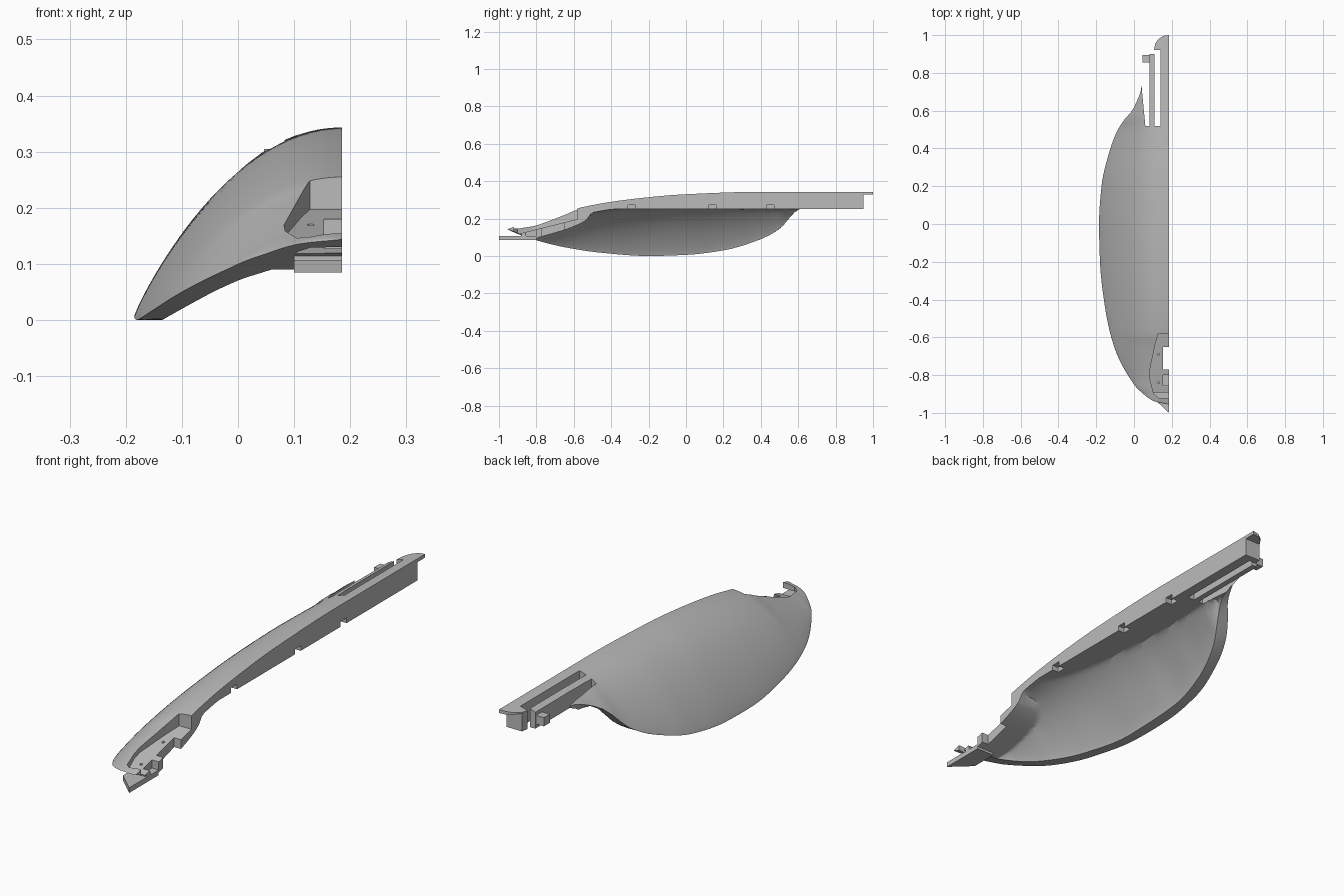
import bpy, bmesh, math

if "Cube" in bpy.data.objects:
    bpy.data.objects.remove(bpy.data.objects["Cube"])

grey = bpy.data.materials.new("grey plastic")
grey.use_nodes = True
grey.diffuse_color = (0.5, 0.5, 0.5, 1)
grey.node_tree.nodes["Principled BSDF"].inputs["Base Color"].default_value = (0.5, 0.5, 0.5, 1)

CUT = 0.185  # flat side of the half shell


def curve(*pts):
    """Smooth monotone interpolation through (y, value) points."""
    n = len(pts)
    d = [(pts[i + 1][1] - pts[i][1]) / (pts[i + 1][0] - pts[i][0]) for i in range(n - 1)]
    m = [d[0]]
    for a, b in zip(d, d[1:]):
        m.append(2 * a * b / (a + b) if a * b > 0 else 0)
    m.append(d[-1])

    def f(y):
        y = min(max(y, pts[0][0]), pts[-1][0])
        i = max(k for k in range(n - 1) if pts[k][0] <= y)
        h = pts[i + 1][0] - pts[i][0]
        t = (y - pts[i][0]) / h
        return (pts[i][1] * (1 + 2 * t) * (1 - t) ** 2 + h * m[i] * t * (1 - t) ** 2
                + pts[i + 1][1] * t * t * (3 - 2 * t) + h * m[i + 1] * t * t * (t - 1))
    return f


# Profiles along the length: outlines, rim height, crown height, underside cap
outer_x = curve((-.955, .18), (-.94, .11), (-.9, .05), (-.85, 0), (-.65, -.105), (-.45, -.152),
                (-.2, -.18), (0, -.185), (.2, -.172), (.4, -.125), (.5, -.085), (.56, -.045),
                (.6, -.01), (.65, .015), (.72, .038), (1, .04))
inner_x = curve((-.82, .06), (-.75, 0), (-.65, -.05), (-.45, -.105), (-.2, -.135), (.1, -.135),
                (.3, -.105), (.45, -.055), (.55, 0), (.68, .05), (1, .055))
rim_z = curve((-.955, .143), (-.9, .118), (-.82, .09), (-.65, .047), (-.45, .017), (-.2, 0),
              (0, .006), (.2, .03), (.4, .09), (.5, .145), (.6, .25), (.72, .292), (1, .293))
crown_z = curve((-.955, .144), (-.93, .152), (-.85, .17), (-.65, .23), (-.58, .255), (-.3, .303),
                (0, .33), (.4, .343), (1, .343))
cap_z = curve((-.82, .09), (-.62, .15), (-.53, .195), (-.5, .235), (-.43, .25), (1, .25))
inner_y = curve((-.955, -.82), (-.6, -.55), (0, 0), (.6, .56), (.72, .69), (1, 1))


def finish(obj):
    obj.data.materials.append(grey)
    bpy.ops.object.select_all(action='DESELECT')
    obj.select_set(True)
    bpy.context.view_layer.objects.active = obj
    bpy.ops.object.shade_smooth_by_angle(angle=math.radians(25))


def add_mesh(name, bm):
    bmesh.ops.recalc_face_normals(bm, faces=bm.faces)
    mesh = bpy.data.meshes.new(name)
    bm.to_mesh(mesh)
    bm.free()
    obj = bpy.data.objects.new(name, mesh)
    bpy.context.collection.objects.link(obj)
    return obj


def prism(name, outline, bottom, top):
    """Upright prism; bottom and top are heights or functions of y."""
    bm = bmesh.new()
    z = lambda h, y: h(y) if callable(h) else h
    low = [bm.verts.new((x, y, z(bottom, y))) for x, y in outline]
    high = [bm.verts.new((x, y, z(top, y))) for x, y in outline]
    bm.faces.new(low)
    bm.faces.new(high)
    for i in range(len(low)):
        j = (i + 1) % len(low)
        bm.faces.new((low[i], low[j], high[j], high[i]))
    return add_mesh(name, bm)


def box(name, x0, x1, y0, y1, z0, z1):
    return prism(name, [(x0, y0), (x1, y0), (x1, y1), (x0, y1)], z0, z1)


def cut(obj, cutter):
    cutter.hide_render = True
    mod = obj.modifiers.new("cut", 'BOOLEAN')
    mod.operation = 'DIFFERENCE'
    mod.solver = 'EXACT'
    mod.object = cutter
    bpy.context.view_layer.objects.active = obj
    bpy.ops.object.modifier_apply(modifier=mod.name)
    bpy.data.objects.remove(cutter)


# Curved half shell lofted from crosswise sections
ROWS, COLS = 90, 28
bm = bmesh.new()
outer, inner = [], []
for i in range(ROWS + 1):
    s = i / ROWS
    y = -.955 + 1.955 * s ** 1.4
    yi = inner_y(y)
    top, under = [], []
    for j in range(COLS + 1):
        t = j / COLS * math.pi / 2
        rise = math.sin(t) ** 1.8
        x, xi = outer_x(y), inner_x(yi)
        top.append(bm.verts.new((CUT - (CUT - x) * math.cos(t), y,
                                 rim_z(y) + (crown_z(y) - rim_z(y)) * rise)))
        z = rim_z(yi) + (crown_z(yi) - .04 - rim_z(yi)) * rise
        under.append(bm.verts.new((CUT - (CUT - xi) * math.cos(t), yi, min(z, cap_z(yi)))))
    outer.append(top)
    inner.append(under)
for a, b, c, d in zip(outer, outer[1:], inner, inner[1:]):
    for j in range(COLS):
        bm.faces.new((a[j], a[j + 1], b[j + 1], b[j]))
        bm.faces.new((c[j], c[j + 1], d[j + 1], d[j]))
    for j in (0, COLS):
        bm.faces.new((a[j], b[j], d[j], c[j]))
for a, c in ((outer[0], inner[0]), (outer[-1], inner[-1])):
    for j in range(COLS):
        bm.faces.new((a[j], a[j + 1], c[j + 1], c[j]))
shell = add_mesh("shell", bm)

# Front pocket with a sloping floor
floor_z = lambda y: .187 + .25 * (y + .62)
cut(shell, prism("pocket_cutter", [(.2, -.58), (.128, -.58), (.112, -.64), (.082, -.78), (.084, -.82),
                                   (.105, -.9), (.13, -.92), (.2, -.92)], floor_z, .5))
# Floor windows and screw holes
for y0, y1 in ((-.77, -.65), (-.86, -.8)):
    cut(shell, box("window_cutter", .153, .2, y0, y1, 0, .3))
for y in (-.69, -.84):
    ring = [(.13 + .006 * math.cos(k * math.pi / 6), y + .006 * math.sin(k * math.pi / 6))
            for k in range(12)]
    cut(shell, prism("hole_cutter", ring, floor_z(y) - .015, .4))

# Notches along the lower edge of the flat side
for y in (-.29, .14, .45):
    cut(shell, box("notch_cutter", .155, .2, y - .02, y + .02, .2, .272))

# Rear slots, open outer corner and rounded tail
cut(shell, prism("outer_slot_cutter", [(.06, .52), (.083, .52), (.083, 1.1), (-.2, 1.1),
                                       (-.2, .73), (.04, .73)], .1, .5))
cut(shell, prism("inner_slot_cutter", [(.108, .52), (.14, .52), (.14, .92), (.106, .92), (.112, .955),
                                       (.13, .98), (.155, .996), (.2, 1.002), (.2, 1.1), (.07, 1.1),
                                       (.07, .9), (.108, .9)], .1, .5))
cut(shell, box("tail_lip_cutter", 0, .2, .95, 1.1, .1, .328))
finish(shell)

# Latch at the end of the springy finger
finish(box("finger_latch", .046, .1, .855, .895, .268, .305))

# Front tongue
finish(prism("front_tongue", [(.1, -.92), (CUT, -1), (CUT, -.8), (.1, -.8)], .085, .107))
finish(box("tongue_step", .1, CUT, -.88, -.855, .1, .122))
